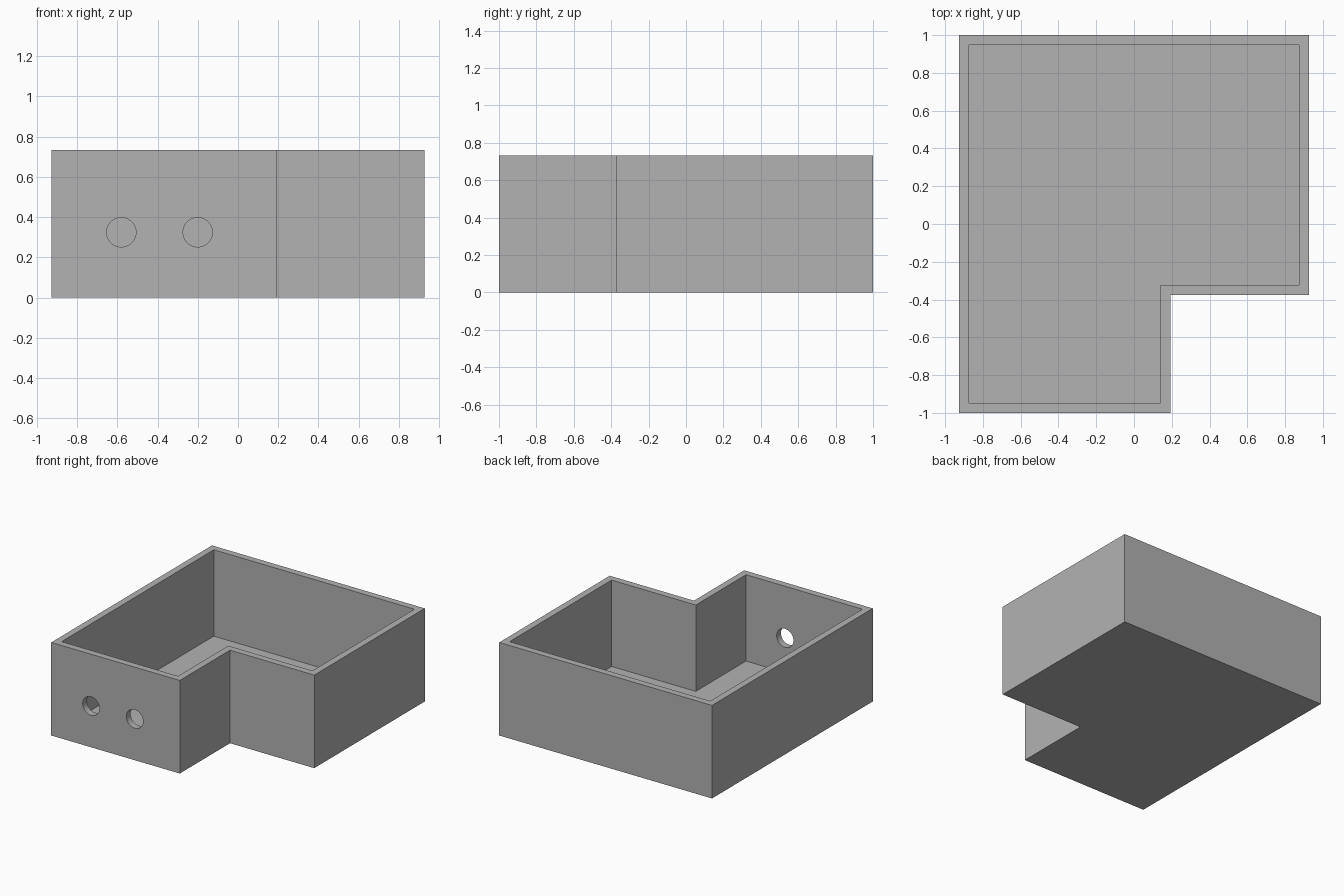
import bpy
import bmesh
from math import radians

cube = bpy.data.objects.get("Cube")
if cube:
    bpy.data.objects.remove(cube, do_unlink=True)

HALF_X, HALF_Y, HEIGHT = 0.927, 1.0, 0.733
NOTCH_X, NOTCH_Y = 0.193, -0.375
WALL = 0.053

grey = bpy.data.materials.new("plain grey")
grey.use_nodes = True
colour = (0.448, 0.448, 0.448, 1)
grey.diffuse_color = colour
grey.node_tree.nodes["Principled BSDF"].inputs["Base Color"].default_value = colour


def l_prism(name, inset, bottom, top):
    """Upright L-shaped block, its outline moved inward by inset."""
    x, y = HALF_X - inset, HALF_Y - inset
    nx, ny = NOTCH_X - inset, NOTCH_Y + inset
    outline = [(-x, -y), (nx, -y), (nx, ny), (x, ny), (x, y), (-x, y)]
    bm = bmesh.new()
    base = bm.faces.new([bm.verts.new((px, py, bottom)) for px, py in outline])
    grown = bmesh.ops.extrude_face_region(bm, geom=[base])["geom"]
    verts = [v for v in grown if isinstance(v, bmesh.types.BMVert)]
    bmesh.ops.translate(bm, verts=verts, vec=(0, 0, top - bottom))
    bmesh.ops.recalc_face_normals(bm, faces=bm.faces)
    mesh = bpy.data.meshes.new(name)
    bm.to_mesh(mesh)
    bm.free()
    mesh.materials.append(grey)
    obj = bpy.data.objects.new(name, mesh)
    bpy.context.collection.objects.link(obj)
    return obj


# Open L-shaped tray with a floor as thick as its walls
tray = l_prism("tray", 0, 0, HEIGHT)
cutters = [l_prism("cavity_cutter", WALL, WALL, HEIGHT + 0.2)]

# Two round holes through the front wall
for side, x in (("right", -0.58), ("left", -0.2)):
    bpy.ops.mesh.primitive_cylinder_add(
        vertices=64, radius=0.073, depth=0.2,
        location=(x, -HALF_Y, 0.325), rotation=(radians(90), 0, 0))
    hole = bpy.context.object
    hole.name = side + "_hole_cutter"
    hole.data.materials.append(grey)
    cutters.append(hole)

bpy.context.view_layer.objects.active = tray
for cutter in cutters:
    cut = tray.modifiers.new(cutter.name, "BOOLEAN")
    cut.operation = "DIFFERENCE"
    cut.solver = "EXACT"
    cut.object = cutter
    bpy.ops.object.modifier_apply(modifier=cut.name)
    bpy.data.objects.remove(cutter, do_unlink=True)

bpy.ops.object.select_all(action="DESELECT")
tray.select_set(True)
bpy.ops.object.shade_smooth_by_angle(angle=radians(30))
